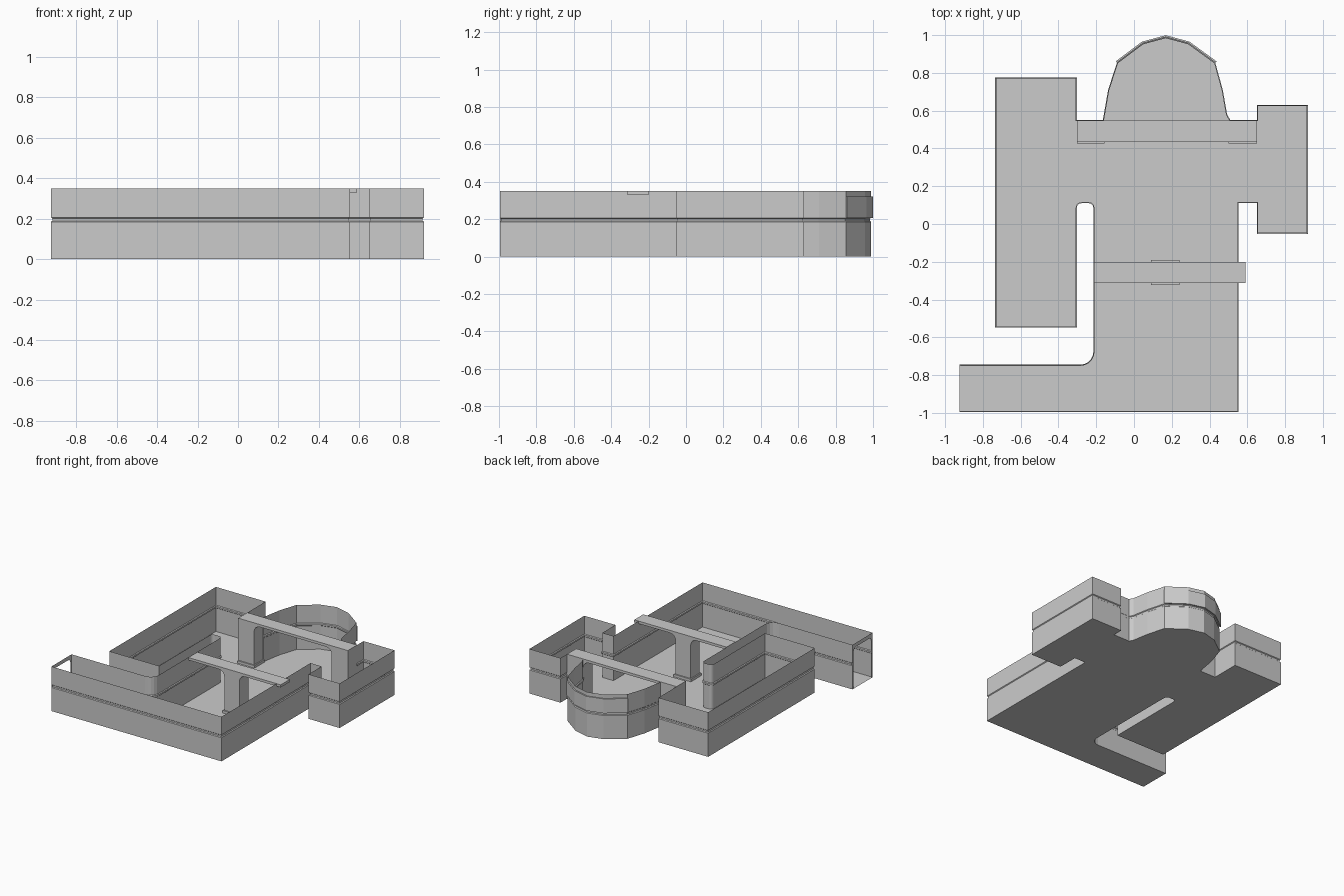
import bpy, math
from mathutils import Vector

if "Cube" in bpy.data.objects:
    bpy.data.objects.remove(bpy.data.objects["Cube"])

H = 0.35


def make(name, verts, faces):
    me = bpy.data.meshes.new(name)
    me.from_pydata(verts, [], faces)
    me.validate()
    ob = bpy.data.objects.new(name, me)
    bpy.context.collection.objects.link(ob)
    return ob


def arc(cx, cy, r, a0, a1, n=4):
    return [(cx + r * math.cos(math.radians(a0 + (a1 - a0) * i / n)),
             cy + r * math.sin(math.radians(a0 + (a1 - a0) * i / n)))
            for i in range(n + 1)]


def offset(poly, d):
    """Move a counter-clockwise outline outward by d."""
    out = []
    for i, p in enumerate(poly):
        p = Vector(p)
        e1 = (p - Vector(poly[i - 1])).normalized()
        e2 = (Vector(poly[(i + 1) % len(poly)]) - p).normalized()
        n1, n2 = Vector((e1.y, -e1.x)), Vector((e2.y, -e2.x))
        out.append(p + (n1 + n2) * (d / (1 + n1.dot(n2))))
    return out


def strip(name, poly, profile, closed=False):
    """Sweep a (height, outward offset) profile along an outline."""
    n, verts, faces = len(poly), [], []
    for z, d in profile:
        verts += [(q[0], q[1], z) for q in offset(poly, d)]
    for k in range(len(profile) - 1):
        for i in range(n if closed else n - 1):
            j = (i + 1) % n
            faces.append((k * n + i, k * n + j, k * n + n + j, k * n + n + i))
    return make(name, verts, faces)


def extrude_y(name, pts, y0, y1):
    """Solid from an x-z profile between two y positions."""
    n = len(pts)
    verts = [(x, y, z) for y in (y0, y1) for x, z in pts]
    faces = [tuple(range(n)), tuple(reversed(range(n, 2 * n)))]
    faces += [(i, i + n, (i + 1) % n + n, (i + 1) % n) for i in range(n)]
    return make(name, verts, faces)


def plinth(name, x0, x1, y0, y1):
    return extrude_y(name, [(x0, 0), (x1, 0), (x1, 0.02), (x0, 0.02)], y0, y1)


# Plan outline, counter-clockwise from the open corridor end
apse = [(0.51, 0.55), (0.493, 0.58), (0.47, 0.71), (0.43, 0.855), (0.29, 0.957),
        (0.168, 0.99), (0.046, 0.957), (-0.09, 0.855), (-0.137, 0.71), (-0.165, 0.55)]
outline = [(-0.925, -0.995), (0.553, -0.995), (0.553, 0.11), (0.65, 0.11),
           (0.65, -0.052), (0.92, -0.052), (0.92, 0.63), (0.65, 0.63), (0.65, 0.55)]
outline += apse
outline += [(-0.303, 0.55), (-0.303, 0.775), (-0.735, 0.775), (-0.735, -0.548), (-0.303, -0.548)]
outline += arc(-0.278, 0.085, 0.025, 180, 90, 3)
outline += arc(-0.24, 0.085, 0.025, 90, 0, 3)
outline += arc(-0.285, -0.675, 0.07, 0, -90, 5)
outline += [(-0.925, -0.745)]

# Floor and outer walls with a shallow groove line
make("floor", [(x, y, 0) for x, y in outline], [tuple(reversed(range(len(outline))))])
strip("outer_walls", outline,
      [(0, 0), (0.185, 0), (0.19, -0.006), (0.202, -0.006), (0.207, 0), (H, 0)])

# Doorway frame closing the corridor end
x, y0, y1 = -0.925, -0.995, -0.745
outer = [(y0, 0), (y0, H), (y1, H), (y1, 0)]
a, b = y0 + 0.015, y1 - 0.015
inner = [(b, 0), (b, 0.29)] + arc(b - 0.03, 0.29, 0.03, 0, 90, 3)[1:]
inner += arc(a + 0.03, 0.29, 0.03, 90, 180, 3) + [(a, 0)]
make("corridor_doorway", [(x, y, z) for y, z in outer + inner],
     [tuple(range(len(outer + inner)))])

# Raised window band on the apse
band = apse[3:8]
full = offset(apse, 0.009)[3:8]
m = len(band)
verts = [(p[0], p[1], z) for ring, z in ((band, 0.207), (full, 0.207), (full, 0.32), (band, 0.32))
         for p in ring]
faces = [(k * m + i, k * m + i + 1, k * m + m + i + 1, k * m + m + i)
         for k in range(3) for i in range(m - 1)]
faces += [(0, m, 2 * m, 3 * m), (m - 1, 4 * m - 1, 3 * m - 1, 2 * m - 1)]
make("apse_window_band", verts, faces)

# Front beam on a central column with curved brackets
r, zb = 0.05, 0.33
prof = [(0.10, 0), (0.23, 0)]
prof += arc(0.23 + r, zb - r, r, 180, 90)
prof += [(0.59, zb), (0.59, H), (-0.213, H), (-0.213, zb)]
prof += arc(0.10 - r, zb - r, r, 90, 0)
extrude_y("column_beam", prof, -0.312, -0.20)
plinth("column_base", 0.09, 0.24, -0.322, -0.19)

# Arched screen in front of the apse
prof = [(-0.303, 0), (-0.165, 0)]
prof += arc(-0.165 + r, zb - r, r, 180, 90)
prof += arc(0.51 - r, zb - r, r, 90, 0)
prof += [(0.51, 0), (0.65, 0), (0.65, H), (-0.303, H)]
extrude_y("apse_arch", prof, 0.435, 0.549)
for side, (p, q) in {"left": (-0.303, -0.155), "right": (0.50, 0.65)}.items():
    plinth("arch_base_" + side, p, q, 0.425, 0.549)
